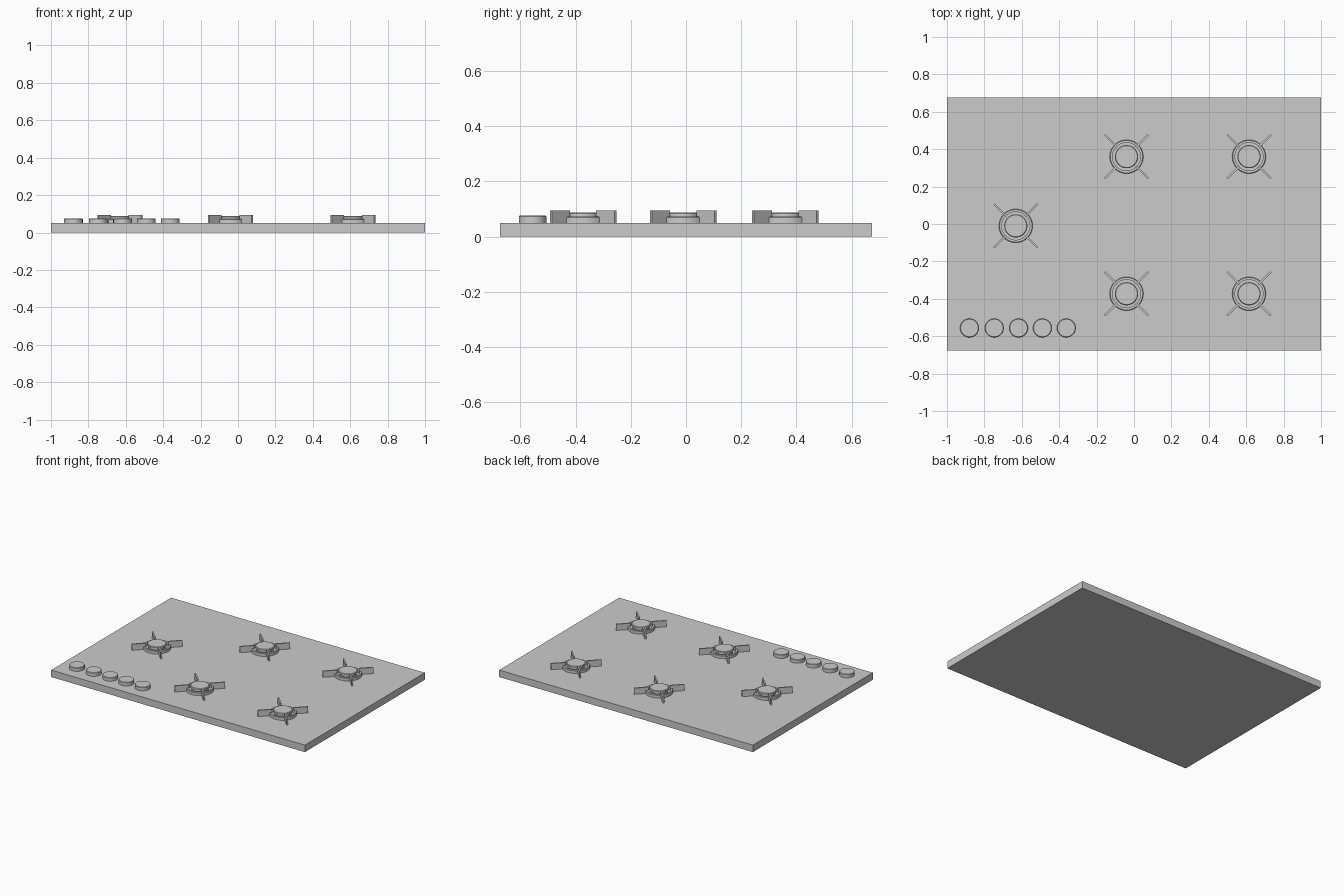
import bpy, bmesh, math
from mathutils import Matrix

if "Cube" in bpy.data.objects:
    bpy.data.objects.remove(bpy.data.objects["Cube"])

TOP = 0.05  # worktop height of the plate


def make(name, bm, loc=(0, 0, 0)):
    bmesh.ops.recalc_face_normals(bm, faces=bm.faces)
    me = bpy.data.meshes.new(name)
    bm.to_mesh(me)
    bm.free()
    ob = bpy.data.objects.new(name, me)
    ob.location = loc
    bpy.context.collection.objects.link(ob)
    return ob


def lathe(name, profile, loc, n=40, closed=False):
    """Revolve (radius, z) points about z."""
    bm = bmesh.new()
    vs = [bm.verts.new((r, 0, z)) for r, z in profile]
    es = [bm.edges.new(p) for p in zip(vs, vs[1:])]
    if closed:
        es.append(bm.edges.new((vs[-1], vs[0])))
    bmesh.ops.spin(bm, geom=vs + es, cent=(0, 0, 0), axis=(0, 0, 1),
                   angle=2 * math.pi, steps=n, use_duplicate=False)
    bmesh.ops.remove_doubles(bm, verts=bm.verts, dist=1e-5)
    ob = make(name, bm, loc)
    ob.data.shade_smooth()
    ob.data.set_sharp_from_angle(angle=math.radians(35))
    return ob


# hob plate
bm = bmesh.new()
bmesh.ops.create_cube(bm, size=1, matrix=Matrix.Translation((0, 0, TOP / 2))
                      @ Matrix.Diagonal((2, 1.35, TOP, 1)))
make("hob_plate", bm)

# control knobs
for x in (-0.88, -0.747, -0.617, -0.49, -0.362):
    lathe("control_knob", [(0, 0), (0.05, 0), (0.05, 0.023), (0.047, 0.026), (0, 0.026)],
          (x, -0.556, TOP))


def burner(x, y):
    loc = (x, y, TOP)
    # outer ring, burner body and cap
    lathe("burner_ring", [(0.075, 0), (0.09, 0), (0.09, 0.019), (0.087, 0.022), (0.075, 0.022)],
          loc, closed=True)
    lathe("burner_body", [(0, 0), (0.055, 0), (0.055, 0.024), (0, 0.024)], loc)
    lathe("burner_cap", [(0, 0.022), (0.062, 0.022), (0.062, 0.033), (0.058, 0.037), (0, 0.037)],
          loc)
    # four upright pan supports, notched over the ring
    bm = bmesh.new()
    side = [(0.086, 0), (0.165, 0), (0.165, 0.044), (0.072, 0.044), (0.072, 0.02), (0.086, 0.02)]
    for k in range(4):
        rot = Matrix.Rotation(math.radians(45 + 90 * k), 4, 'Z')
        f = bm.faces.new([bm.verts.new(rot @ Matrix.Translation((r, -0.005, z)).to_translation())
                          for r, z in side])
        ext = bmesh.ops.extrude_face_region(bm, geom=[f], use_keep_orig=True)["geom"]
        bmesh.ops.translate(bm, vec=rot.to_3x3() @ Matrix.Translation((0, 0.01, 0)).to_translation(),
                            verts=[v for v in ext if isinstance(v, bmesh.types.BMVert)])
    make("pan_support", bm, loc)


for x, y in ((-0.04, 0.36), (0.615, 0.36), (-0.632, -0.01), (-0.04, -0.373), (0.615, -0.373)):
    burner(x, y)
